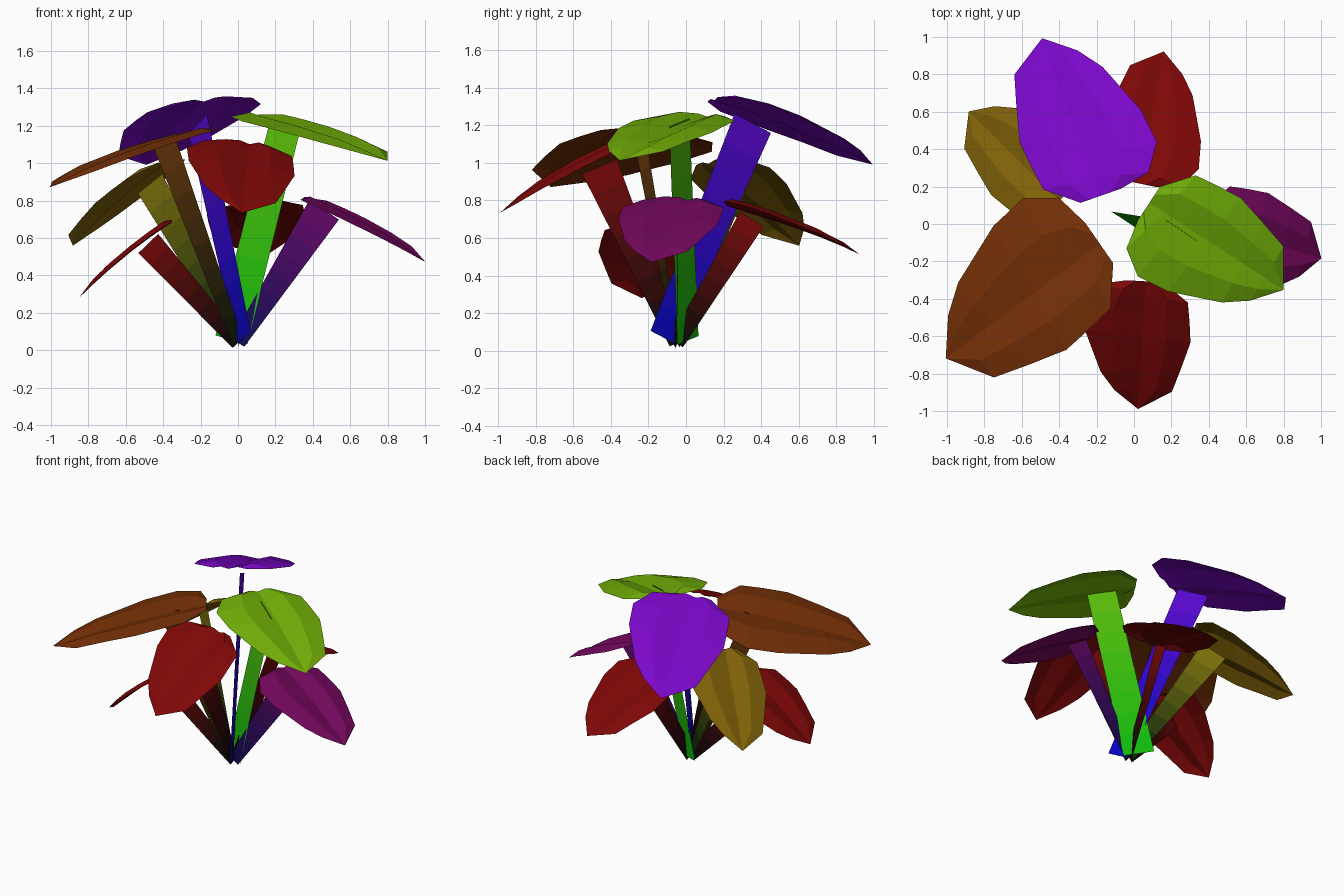
import bpy
import math
from mathutils import Vector

if "Cube" in bpy.data.objects:
    bpy.data.objects.remove(bpy.data.objects["Cube"])

# Leaf blade rows: (axis l, left l, left w, right l, right w), base to tip
ROWS = [(-.355, -.354, .104, -.356, -.112), (-.26, -.227, .258, -.325, -.271),
        (-.15, -.10, .275, -.193, -.364), (.02, .04, .288, -.015, -.344),
        (.24, .21, .243, .26, -.236), (.38, .374, .195, .381, -.146)]
TIP = .5
GROOVE, HUMP, BEND = -.03, .035, .12


def material(name, rgb):
    mat = bpy.data.materials.new(name)
    lin = [(c / 255) ** 2.2 for c in rgb]
    mat.diffuse_color = (*lin, 1)
    mat.use_nodes = True
    mat.node_tree.nodes["Principled BSDF"].inputs["Base Color"].default_value = mat.diffuse_color
    return mat


def add_object(name, verts, faces, mats):
    mesh = bpy.data.meshes.new(name)
    mesh.from_pydata(verts, [], faces)
    for mat in mats:
        mesh.materials.append(mat)
    mesh.update()
    obj = bpy.data.objects.new(name, mesh)
    bpy.context.collection.objects.link(obj)
    return obj


def leaf(name, centre, heading, stretch, slope, rgb):
    """Blade pointing along heading, grooved on its midrib, arched either side."""
    c, s = math.cos(math.radians(heading)), math.sin(math.radians(heading))

    def point(l, w, lift=0):
        x = (l * c - w * s) * stretch[0]
        y = (l * s + w * c) * stretch[1]
        z = slope[0] * x + slope[1] * y + GROOVE - BEND * l * l + lift
        return (centre[0] + x, centre[1] + y, centre[2] + z)

    verts, faces = [], []
    for a, ll, lw, rl, rw in ROWS:
        verts.append(point(ll, lw, .005))
        verts.append(point((a + ll) / 2, lw / 2, HUMP * min(1, lw / .25)))
        verts.append(point(a, 0))
        verts.append(point((a + rl) / 2, rw / 2, HUMP * min(1, -rw / .25)))
        verts.append(point(rl, rw, .005))
    for r in range(len(ROWS) - 1):
        for k in range(4):
            i = r * 5 + k
            faces.append((i, i + 5, i + 6, i + 1))
    tip = len(verts)
    verts.append(point(TIP, 0))
    faces += [(tip - 5 + k, tip, tip - 4 + k) for k in range(4)]
    add_object(name, verts, faces, [material(name, rgb)])


def stem(name, base, top, widths, low_rgb, high_rgb, azimuth=None):
    """Flat ribbon standing on edge, shaded from low to high colour in bands."""
    base, top = Vector(base), Vector(top)
    d = (top - base).normalized()
    a = math.atan2(d.y, d.x) if azimuth is None else math.radians(azimuth)
    w = Vector((math.cos(a), math.sin(a), 0))
    w = (w - d * w.dot(d)).normalized()
    bands = 8
    verts, faces, mats = [], [], []
    for i in range(bands + 1):
        t = i / bands
        p = base.lerp(top, t)
        half = (widths[0] + (widths[1] - widths[0]) * t) / 2
        verts += [p - w * half, p + w * half]
    for i in range(bands):
        t = i / (bands - 1)
        faces.append((2 * i, 2 * i + 1, 2 * i + 3, 2 * i + 2))
        mats.append(material(f"{name}_{i}", [l + (h - l) * t for l, h in zip(low_rgb, high_rgb)]))
    obj = add_object(name, verts, faces, mats)
    for i, poly in enumerate(obj.data.polygons):
        poly.material_index = i


# Leaf blades: centre, heading, squash in x and y, slope in x and y, colour
leaf("purple_leaf", (-.31, .50, 1.24), 110, (1.06, 1.05), (.20, -.31), (122, 16, 200))
leaf("green_leaf", (.38, -.08, 1.20), -33, (1, 1), (-.22, .13), (112, 172, 16))
leaf("brown_leaf", (-.525, -.36, 1.09), 216, (1.19, 1.22), (.30, .04), (118, 52, 16))
leaf("olive_leaf", (-.60, .32, .865), 139, (.75, .86), (.60, -.27), (126, 97, 16))
leaf("magenta_leaf", (.63, -.07, .715), -15, (.77, .88), (-.47, .08), (116, 16, 94))
leaf("front_red_leaf", (.045, -.59, 1.0), -93, (.9, .80), (-.08, .52), (126, 16, 16))
leaf("back_red_leaf", (.08, .51, .715), 79, (.83, .84), (.05, -.354), (126, 16, 16))
leaf("left_red_leaf", (-.56, -.22, .566), 182, (.58, .85), (.78, 0), (126, 16, 16))

# Stems: base, top, widths, colours
ROOT = (0, -.05, .04)
DARK = (22, 12, 12)
stem("purple_stem", (.03, -.12, .07), (-.215, .355, 1.21), (.17, .24), (15, 12, 190), (88, 16, 205))
stem("green_stem", (-.035, .01, .055), (.255, -.035, 1.215), (.21, .20),
     (25, 190, 20), (90, 190, 18), azimuth=-32)
stem("brown_stem", ROOT, (-.39, -.24, 1.10), (.07, .14), (20, 28, 12), (105, 58, 18))
stem("olive_stem", ROOT, (-.47, .27, .89), (.07, .19), (15, 40, 15), (120, 110, 18))
stem("magenta_stem", ROOT, (.46, -.04, .75), (.08, .19), (25, 18, 90), (100, 16, 105))
stem("front_red_stem", ROOT, (0, -.46, .98), (.08, .20), DARK, (115, 16, 16))
stem("back_red_stem", ROOT, (.06, .35, .70), (.08, .15), DARK, (115, 16, 16))
stem("left_red_stem", ROOT, (-.48, -.17, .57), (.08, .15), DARK, (115, 16, 16))
